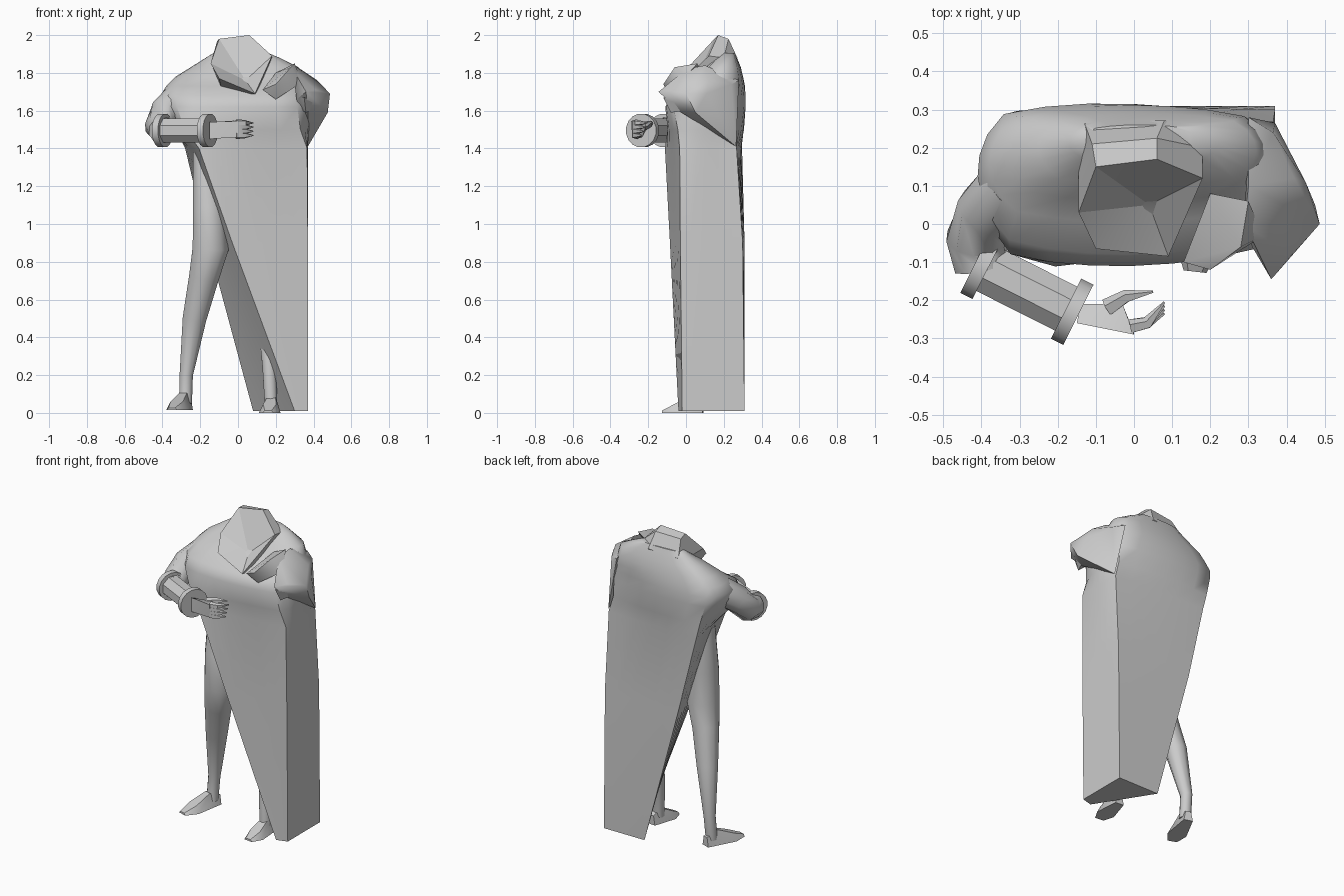
import bpy, bmesh, math
from mathutils import Vector

cube = bpy.data.objects.get("Cube")
if cube:
    bpy.data.objects.remove(cube, do_unlink=True)

grey = bpy.data.materials.new("stone_grey")
grey.use_nodes = True
colour = (0.6, 0.6, 0.6, 1)
grey.diffuse_color = colour
grey.node_tree.nodes["Principled BSDF"].inputs["Base Color"].default_value = colour


def finish(name, bm, angle):
    bmesh.ops.recalc_face_normals(bm, faces=bm.faces)
    mesh = bpy.data.meshes.new(name)
    bm.to_mesh(mesh)
    bm.free()
    mesh.materials.append(grey)
    ob = bpy.data.objects.new(name, mesh)
    bpy.context.collection.objects.link(ob)
    bpy.ops.object.select_all(action="DESELECT")
    ob.select_set(True)
    bpy.context.view_layer.objects.active = ob
    bpy.ops.object.shade_smooth_by_angle(angle=math.radians(angle))


def loft(name, rings, angle=35, centre=None):
    """Skin a list of rings; the first end closes on a point if one is given."""
    bm = bmesh.new()
    loops = [[bm.verts.new(p) for p in ring] for ring in rings]
    n = len(loops[0])
    for a, b in zip(loops, loops[1:]):
        for i in range(n):
            j = (i + 1) % n
            bm.faces.new((a[i], a[j], b[j], b[i]))
    if centre:
        c = bm.verts.new(centre)
        for i in range(n):
            bm.faces.new((loops[0][i], loops[0][(i + 1) % n], c))
    else:
        bm.faces.new(loops[0])
    bm.faces.new(loops[-1])
    finish(name, bm, angle)


def hull(name, points, angle=35):
    bm = bmesh.new()
    for p in points:
        bm.verts.new(p)
    bmesh.ops.convex_hull(bm, input=bm.verts)
    finish(name, bm, angle)


def tube(name, path, radii, sides=8):
    """Round limb along a path with a radius at every point."""
    pts = [Vector(p) for p in path]
    rings = []
    for i, p in enumerate(pts):
        d = (pts[min(i + 1, len(pts) - 1)] - pts[max(i - 1, 0)]).normalized()
        up = Vector((0, 1, 0)) if abs(d.z) > 0.8 else Vector((0, 0, 1))
        u = d.cross(up).normalized()
        v = u.cross(d)
        turns = [math.tau * (k + 0.5) / sides for k in range(sides)]
        rings.append([p + radii[i] * (u * math.cos(t) + v * math.sin(t)) for t in turns])
    loft(name, rings, 40)


def section(z, roundness, *spots, steps=6):
    """Four-cornered cross-section whose outline is rounded by the given share."""
    a, b, c, d = [Vector((*s, z)) for s in spots]
    signs = [(-1, -1), (1, -1), (1, 1), (-1, 1)]
    ring = []
    for i in range(4):
        start, end = Vector(signs[i]), Vector(signs[(i + 1) % 4])
        for k in range(steps):
            u, v = start.lerp(end, k / steps)
            disc = Vector((u * math.sqrt(1 - v * v / 2), v * math.sqrt(1 - u * u / 2)))
            u, v = Vector((u, v)).lerp(disc, roundness) * 0.5 + Vector((0.5, 0.5))
            ring.append(a.lerp(b, u).lerp(d.lerp(c, u), v))
    return ring


def boxed(z, roundness, x0, x1, y0, y1):
    return section(z, roundness, (x0, y0), (x1, y0), (x1, y1), (x0, y1))


# Cloak: square skirt tapering to the ground, rounding into chest, back and shoulders
loft("cloak", [
    section(0.01, 0, (0.3, -0.04), (0.37, -0.02), (0.37, 0.31), (0.08, 0.31)),
    section(0.9, 0, (-0.03, -0.085), (0.37, -0.03), (0.37, 0.3), (-0.16, 0.31)),
    section(1.4, 0.05, (-0.21, -0.115), (0.37, -0.035), (0.37, 0.27), (-0.285, 0.3)),
    section(1.5, 0.4, (-0.32, -0.12), (0.37, -0.06), (0.38, 0.28), (-0.35, 0.325)),
    section(1.62, 0.6, (-0.39, -0.12), (0.38, -0.1), (0.4, 0.3), (-0.41, 0.33)),
    section(1.68, 0.65, (-0.4, -0.08), (0.37, -0.08), (0.39, 0.3), (-0.42, 0.33)),
    boxed(1.73, 0.65, -0.38, 0.36, 0.005, 0.312),
    boxed(1.78, 0.65, -0.33, 0.34, 0.06, 0.302),
    boxed(1.83, 0.7, -0.25, 0.32, 0.1, 0.29),
    boxed(1.88, 0.7, -0.17, 0.22, 0.16, 0.27),
    boxed(1.905, 0.7, -0.13, 0.16, 0.18, 0.26),
], angle=45)

# Draped sleeve of the left arm, its hand, and the fold beside the collar
hull("left_sleeve", [
    (0.3, 0.1, 1.84), (0.29, 0, 1.82), (0.42, 0.12, 1.76), (0.487, 0, 1.69),
    (0.45, 0.11, 1.69), (0.41, -0.085, 1.71), (0.475, 0.05, 1.59),
    (0.37, 0.265, 1.41), (0.365, 0.24, 1.74), (0.3, 0.28, 1.76),
    (0.36, -0.145, 1.7), (0.31, -0.06, 1.66), (0.37, -0.04, 1.6)], 50)
hull("left_hand", [
    (0.32, -0.07, 1.67), (0.4, -0.06, 1.65), (0.35, -0.12, 1.67),
    (0.36, -0.08, 1.59), (0.39, 0, 1.6), (0.34, 0, 1.6)])
hull("collar_fold", [
    (0.13, -0.1, 1.71), (0.2, -0.12, 1.74), (0.28, -0.06, 1.83), (0.3, 0.06, 1.85),
    (0.2, 0.08, 1.8), (0.34, -0.03, 1.75), (0.2, -0.08, 1.66)], 60)

# Hood with a faceted hollow front
rim = [(-0.145, 0.03, 1.85), (-0.1, 0.15, 1.98), (0.06, 0.17, 2.0),
       (0.18, 0.12, 1.89), (0.09, -0.085, 1.69), (-0.1, -0.065, 1.77)]
crown = [(-0.145, 0.17, 1.85), (-0.11, 0.21, 1.97), (0.06, 0.225, 1.98),
         (0.18, 0.2, 1.88), (0.1, 0.1, 1.66), (-0.08, 0.1, 1.68)]
nape = [(-0.15, 0.2, 1.8), (-0.13, 0.265, 1.87), (0.08, 0.272, 1.88),
        (0.2, 0.24, 1.8), (0.1, 0.15, 1.66), (-0.08, 0.15, 1.68)]
loft("hood", [rim, crown, nape], angle=12, centre=(0.04, 0.05, 1.76))

# Right arm, bracer and its end rings
elbow, wrist = Vector((-0.4, -0.11, 1.495)), Vector((-0.162, -0.23, 1.495))
tube("right_upper_arm",
     [(-0.32, 0.1, 1.65), (-0.385, 0.03, 1.59), (-0.415, -0.04, 1.51), elbow],
     [0.09, 0.085, 0.08, 0.075], 10)
tube("bracer", [elbow, wrist], [0.07, 0.07])
along = (wrist - elbow).normalized() * 0.018
for label, spot in (("elbow", elbow), ("wrist", wrist)):
    tube(label + "_ring", [spot - along, spot + along], [0.09, 0.09], 16)

# Open right hand
hull("right_palm", [
    (-0.15, -0.26, 1.54), (-0.15, -0.26, 1.45), (-0.14, -0.21, 1.5),
    (-0.03, -0.21, 1.53), (0, -0.29, 1.545), (0, -0.285, 1.46), (-0.04, -0.23, 1.46)])
for i in range(4):
    z = 1.535 - 0.022 * i
    tube("right_finger", [(-0.01, -0.27, z), (0.035, -0.26, z), (0.08, -0.205 - 0.01 * i, z)],
         [0.02, 0.017, 0.003], 5)
tube("right_thumb", [(-0.07, -0.22, 1.52), (-0.02, -0.19, 1.53), (0.05, -0.178, 1.54)],
     [0.025, 0.018, 0.003], 5)

# Legs and shoes
tube("right_leg",
     [(-0.18, 0.06, 1.38), (-0.155, 0.03, 1.08), (-0.145, 0.03, 0.87), (-0.18, 0.055, 0.72),
      (-0.23, 0.11, 0.5), (-0.274, 0.15, 0.2), (-0.278, 0.135, 0.05)],
     [0.06, 0.087, 0.1, 0.083, 0.066, 0.037, 0.036], 10)
tube("left_leg", [(0.16, 0.1, 0.5), (0.165, 0.04, 0.25), (0.175, 0.03, 0.04)],
     [0.06, 0.038, 0.035], 10)


def shoe(name, heel, toe, lift):
    heel, toe = Vector((*heel, lift)), Vector((*toe, lift))
    step = toe - heel
    side = Vector((-step.y, step.x, 0)).normalized()
    pts = []
    for t, w, h in ((0, 0.028, 0.06), (0.3, 0.035, 0.09), (0.7, 0.058, 0.045), (1, 0.03, 0.012)):
        base = heel + step * t
        for s in (-1, 1):
            pts += [base + side * s * w, base + side * s * w * 0.6 + Vector((0, 0, h))]
    hull(name, pts)


shoe("right_shoe", (-0.265, 0.18), (-0.35, -0.07), 0.015)
shoe("left_shoe", (0.185, 0.09), (0.16, -0.125), 0)
